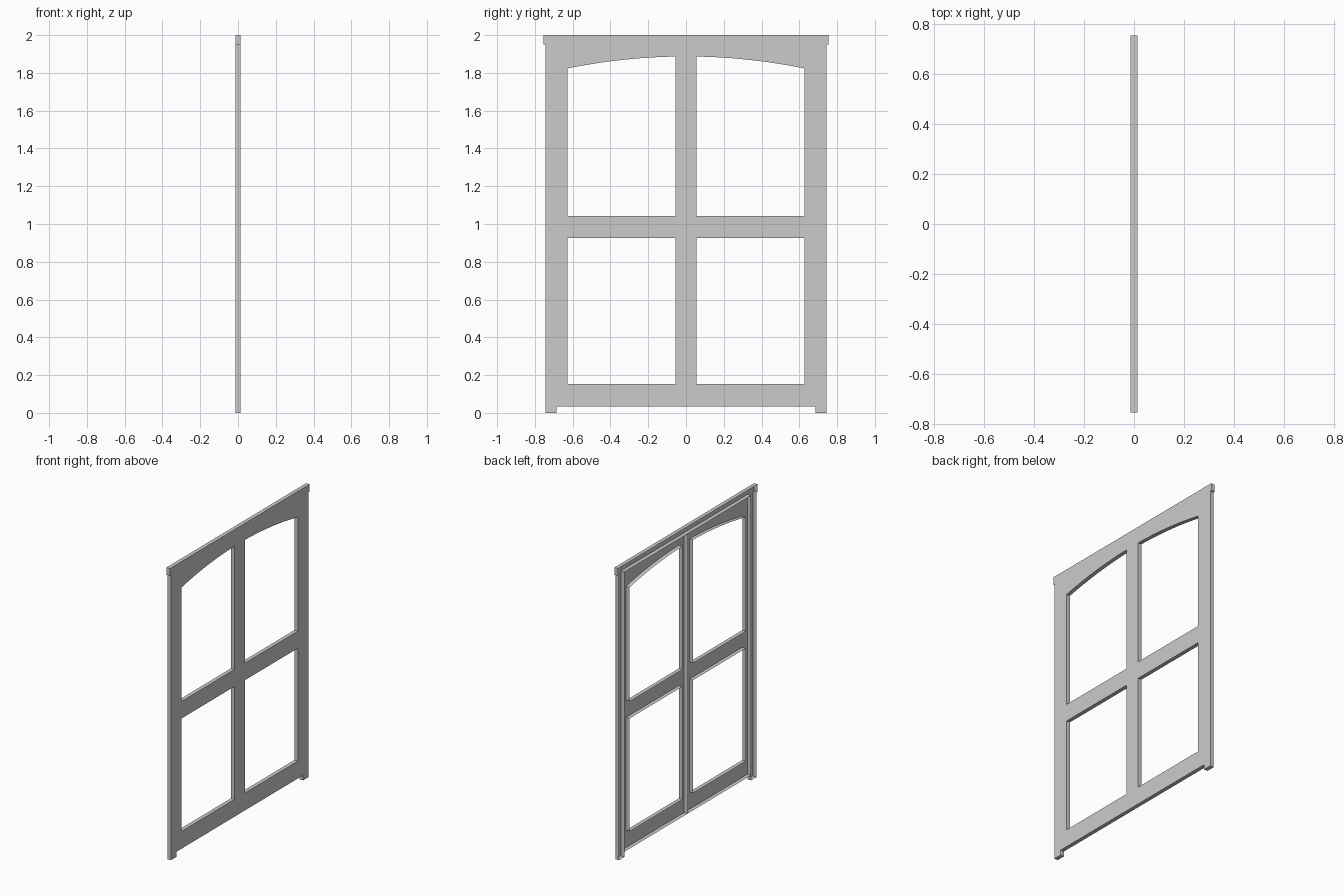
import bpy, bmesh, math

if "Cube" in bpy.data.objects:
    bpy.data.objects.remove(bpy.data.objects["Cube"])

X = 0.0135          # half thickness
LEAF_W = 0.686      # outer edge of each leaf
HOLE_IN, HOLE_OUT = 0.056, 0.628
ARCH_TOP, ARCH_R = 1.887, 3.13
ARCH_STEPS = 10


def shell(name, loops):
    """Flat face at +x with rims running back to -x; the rear stays open."""
    bm = bmesh.new()
    for loop in loops:
        vs = [bm.verts.new((X, y, z)) for y, z in loop]
        for i, v in enumerate(vs):
            bm.edges.new((v, vs[(i + 1) % len(vs)]))
    bmesh.ops.triangle_fill(bm, edges=bm.edges[:], use_beauty=True, normal=(1, 0, 0))
    rim = [e for e in bm.edges if e.is_boundary]
    ext = bmesh.ops.extrude_edge_only(bm, edges=rim)["geom"]
    bmesh.ops.translate(bm, verts=[g for g in ext if isinstance(g, bmesh.types.BMVert)],
                        vec=(-2 * X, 0, 0))
    bmesh.ops.recalc_face_normals(bm, faces=bm.faces[:])
    front = max(bm.faces, key=lambda f: abs(f.normal.x))
    if front.normal.x < 0:
        bmesh.ops.reverse_faces(bm, faces=bm.faces[:])
    me = bpy.data.meshes.new(name)
    bm.to_mesh(me)
    bm.free()
    ob = bpy.data.objects.new(name, me)
    bpy.context.collection.objects.link(ob)
    return ob


def rect(y0, y1, z0, z1):
    return [(y0, z0), (y1, z0), (y1, z1), (y0, z1)]


def arch_z(y):
    return ARCH_TOP - ARCH_R + math.sqrt(ARCH_R ** 2 - y * y)


# Surrounding frame: two jambs and a wider head in one outline
half = [(LEAF_W, 1.95), (LEAF_W, 0), (0.745, 0), (0.745, 1.95), (0.755, 1.95), (0.755, 2)]
shell("frame", [half + [(-y, z) for y, z in reversed(half)]])

# Two leaves, each with a square lower opening and an arched upper one
arch = [(y, arch_z(y)) for y in
        (HOLE_OUT + (HOLE_IN - HOLE_OUT) * i / ARCH_STEPS for i in range(ARCH_STEPS + 1))]
leaf = [rect(0, LEAF_W, 0.035, 1.95),
        rect(HOLE_IN, HOLE_OUT, 0.154, 0.926),
        [(HOLE_IN, 1.043), (HOLE_OUT, 1.043)] + arch]
for name, s in (("left_leaf", -1), ("right_leaf", 1)):
    shell(name, [[(s * y, z) for y, z in loop] for loop in leaf])
